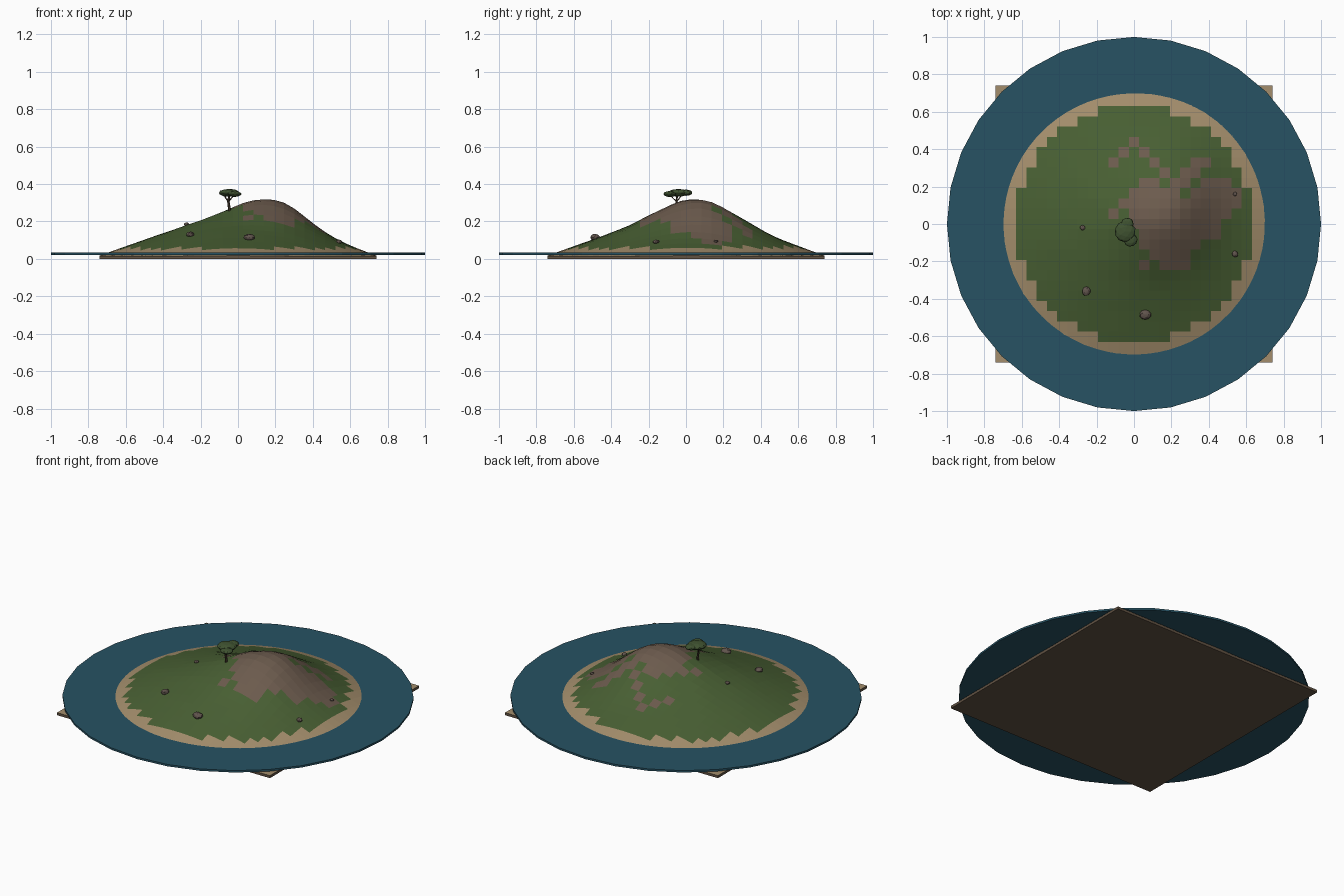
import bpy, bmesh, math, random
from mathutils import Vector, Matrix, noise

if "Cube" in bpy.data.objects:
    bpy.data.objects.remove(bpy.data.objects["Cube"])

random.seed(4)


def mat(name, rgb):
    m = bpy.data.materials.new(name)
    m.diffuse_color = (*rgb, 1)
    m.use_nodes = True
    m.node_tree.nodes["Principled BSDF"].inputs["Base Color"].default_value = m.diffuse_color
    return m


SAND = mat("sand", (0.37, 0.27, 0.15))
GRASS = mat("grass", (0.065, 0.115, 0.033))
ROCK = mat("rock", (0.15, 0.105, 0.075))
SOIL = mat("soil", (0.12, 0.085, 0.055))
WATER = mat("water", (0.02, 0.085, 0.125))
BARK = mat("bark", (0.06, 0.04, 0.025))
LEAF = mat("leaf", (0.05, 0.085, 0.03))
STONE = mat("stone", (0.12, 0.09, 0.075))


def make(name, bm, mats):
    bmesh.ops.recalc_face_normals(bm, faces=bm.faces)
    me = bpy.data.meshes.new(name)
    bm.to_mesh(me)
    bm.free()
    for m in mats:
        me.materials.append(m)
    ob = bpy.data.objects.new(name, me)
    bpy.context.collection.objects.link(ob)
    return ob


# Island height: rounded cone with a rocky shoulder on the right
def height(x, y):
    r = math.hypot(x, y)
    rr = math.sqrt(r * r + 0.01) if r < 0.6 else r + 0.008
    z = 0.035 + 0.25 * (1 - rr / 0.7)
    z += 0.115 * math.exp(-((x - 0.22) / 0.212) ** 2 - ((y - 0.08) / 0.283) ** 2)
    z += 0.008 * noise.noise(Vector((x * 7, y * 7, 3))) * max(0, 1 - r / 0.65)
    return max(0.016, z)


# Bare rock cells: grid row -> column spans
ROCK_ROWS = {
    21: [(13, 13)], 20: [(12, 12), (14, 14)], 19: [(11, 11), (15, 15), (19, 20)],
    18: [(16, 16), (18, 19)], 17: [(14, 15), (17, 18), (20, 22)],
    16: [(13, 17), (19, 23)], 15: [(12, 23)], 14: [(11, 11), (13, 22)],
    13: [(13, 21)], 12: [(14, 21)], 11: [(14, 19)], 10: [(15, 18)],
    9: [(14, 14), (16, 18)],
}

# Terrain block: 27 x 27 cells with skirt and flat underside
N, HALF = 27, 0.74
step = 2 * HALF / N
bm = bmesh.new()
grid = [[bm.verts.new((-HALF + i * step, -HALF + j * step,
                       height(-HALF + i * step, -HALF + j * step)))
         for i in range(N + 1)] for j in range(N + 1)]
for j in range(N):
    for i in range(N):
        f = bm.faces.new((grid[j][i], grid[j][i + 1], grid[j + 1][i + 1], grid[j + 1][i]))
        c = f.calc_center_median()
        if any(a <= i <= b for a, b in ROCK_ROWS.get(j, [])):
            f.material_index = 2
        elif math.hypot(c.x, c.y) < 0.632:
            f.material_index = 1
rim = [e for e in bm.edges if e.is_boundary]
ext = bmesh.ops.extrude_edge_only(bm, edges=rim)["geom"]
for g in ext:
    if isinstance(g, bmesh.types.BMVert):
        g.co.z = 0
    elif isinstance(g, bmesh.types.BMFace):
        g.material_index = 3
base = bmesh.ops.contextual_create(bm, geom=[e for e in bm.edges if e.is_boundary])
for f in base["faces"]:
    f.material_index = 3
make("island_terrain", bm, [SAND, GRASS, ROCK, SOIL])

# Water disc
bm = bmesh.new()
bmesh.ops.create_cone(bm, cap_ends=True, segments=32, radius1=1, radius2=1, depth=0.012,
                      matrix=Matrix.Translation((0, 0, 0.027)))
make("water", bm, [WATER])


# Tapered limb through a chain of points
def limb(bm, pts, r0, r1, sides=6):
    rings = []
    for k, p in enumerate(pts):
        r = r0 + (r1 - r0) * k / (len(pts) - 1)
        rings.append([bm.verts.new((p[0] + r * math.cos(2 * math.pi * s / sides),
                                    p[1] + r * math.sin(2 * math.pi * s / sides), p[2]))
                      for s in range(sides)])
    for a, b in zip(rings, rings[1:]):
        for s in range(sides):
            t = (s + 1) % sides
            bm.faces.new((a[s], a[t], b[t], b[s]))
    bm.faces.new(rings[0][::-1])
    bm.faces.new(rings[-1])


# Tree trunk and branches
bm = bmesh.new()
limb(bm, [(-0.045, -0.05, 0.235), (-0.047, -0.05, 0.275), (-0.052, -0.05, 0.31),
          (-0.045, -0.048, 0.345)], 0.009, 0.005)
limb(bm, [(-0.051, -0.05, 0.305), (-0.035, -0.07, 0.325), (-0.022, -0.085, 0.342)], 0.005, 0.003)
limb(bm, [(-0.051, -0.05, 0.305), (-0.065, -0.035, 0.325), (-0.075, -0.02, 0.345)], 0.005, 0.003)
make("tree_trunk", bm, [BARK])


# Lumpy low-poly blob
def blob(bm, loc, size, turn=0.0, rough=0.0, sub=2):
    m = Matrix.Translation(loc) @ Matrix.Rotation(turn, 4, 'Z') @ Matrix.Diagonal((*size, 1))
    vs = bmesh.ops.create_icosphere(bm, subdivisions=sub, radius=1)["verts"]
    for v in vs:
        v.co = m @ (v.co * (1 + random.uniform(-rough, rough)))


# Flat umbrella canopy
bm = bmesh.new()
blob(bm, (-0.048, -0.04, 0.353), (0.056, 0.056, 0.021), 0, 0.04)
blob(bm, (-0.018, -0.085, 0.347), (0.037, 0.036, 0.016), 0.4, 0.04)
blob(bm, (-0.036, 0.0, 0.354), (0.036, 0.034, 0.017), 0.9, 0.04)
make("tree_canopy", bm, [LEAF])

# Scattered boulders
for k, (x, y, r) in enumerate([(0.06, -0.485, 0.03), (-0.255, -0.36, 0.025),
                               (-0.275, -0.02, 0.015), (0.54, 0.16, 0.012),
                               (0.54, -0.16, 0.018)]):
    bm = bmesh.new()
    blob(bm, (x, y, height(x, y) + r * 0.25), (r, r * 0.88, r * 0.62), k * 1.3, 0.06)
    make(f"boulder_{k + 1}", bm, [STONE])
